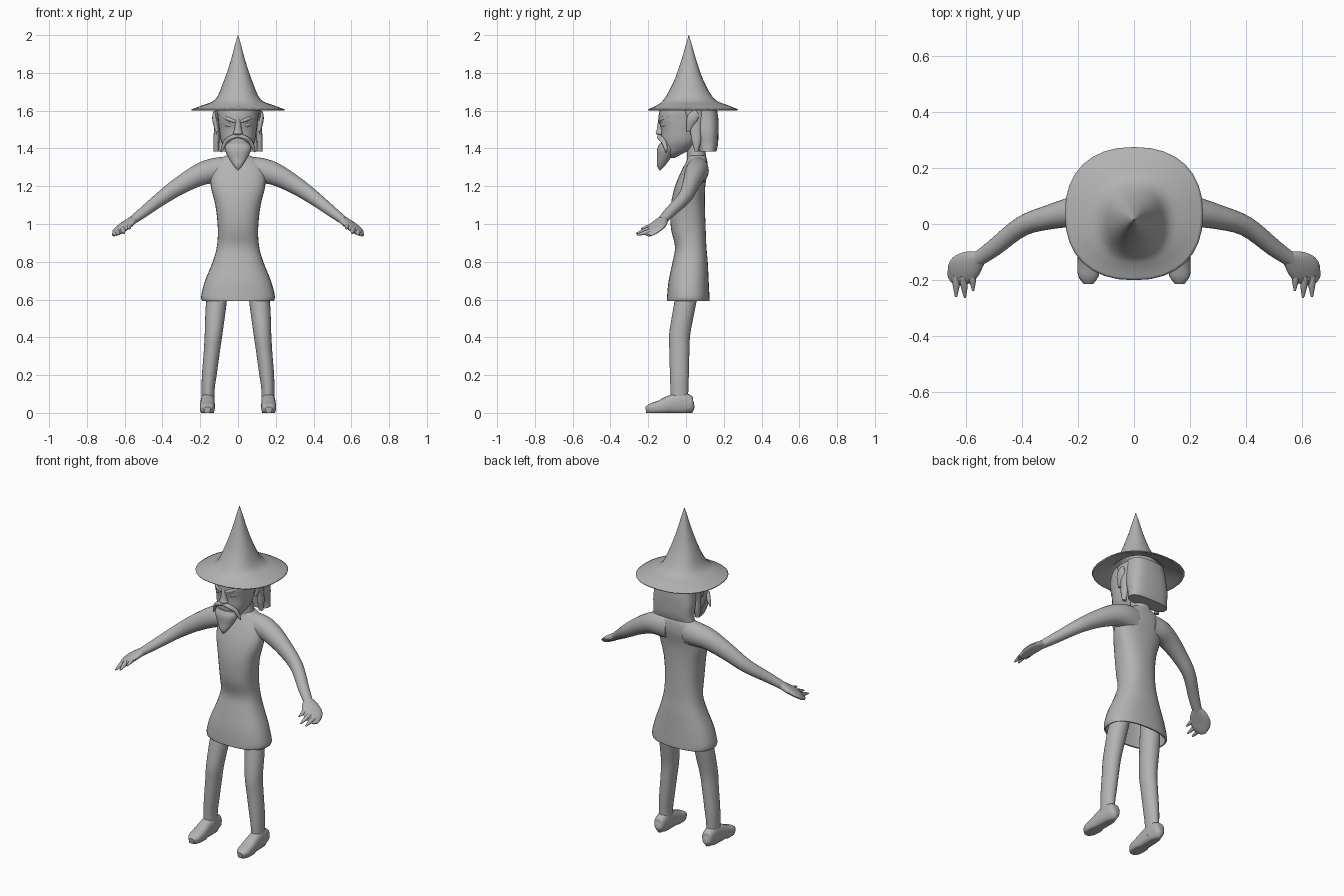
import bpy, math
from mathutils import Vector

clay = bpy.data.materials.new("clay grey")
clay.diffuse_color = (0.45, 0.45, 0.45, 1)
X, Y, Z = Vector((1, 0, 0)), Vector((0, 1, 0)), Vector((0, 0, 1))


def catmull(rows, steps):
    """Smoothly resample a list of rings."""
    out = []
    for i in range(len(rows) - 1):
        a, b, c, d = (rows[max(i - 1, 0)], rows[i], rows[i + 1],
                      rows[min(i + 2, len(rows) - 1)])
        for k in range(steps):
            t = k / steps
            out.append([0.5 * (2 * q + (r - p) * t + (2 * p - 5 * q + 4 * r - s) * t * t
                               + (3 * q - p - 3 * r + s) * t ** 3)
                        for p, q, r, s in zip(a, b, c, d)])
    return out + [list(rows[-1])]


def loft(name, rows, hint=None, power=2.0, n=24, steps=4, caps=(True, True),
         mirror=False, thick=0):
    """Skin rings (x, y, z, ru, rv); level rings unless a hint axis is given."""
    rows = catmull(rows, steps)
    verts, faces = [], []
    for i, (x, y, z, ru, rv) in enumerate(rows):
        u, v = X, Y
        if hint is not None:
            a, b = rows[max(i - 1, 0)], rows[min(i + 1, len(rows) - 1)]
            t = (Vector(b[:3]) - Vector(a[:3])).normalized()
            u = t.cross(hint).normalized()
            v = u.cross(t)
        for k in range(n):
            ang = math.tau * k / n
            c, s = math.cos(ang), math.sin(ang)
            c = math.copysign(abs(c) ** (2 / power), c)
            s = math.copysign(abs(s) ** (2 / power), s)
            verts.append(Vector((x, y, z)) + u * c * max(ru, .0005) + v * s * max(rv, .0005))
    for i in range(len(rows) - 1):
        for k in range(n):
            j = (k + 1) % n
            faces.append((i * n + k, i * n + j, (i + 1) * n + j, (i + 1) * n + k))
    if caps[0]:
        faces.append(tuple(reversed(range(n))))
    if caps[1]:
        faces.append(tuple(range((len(rows) - 1) * n, len(rows) * n)))
    me = bpy.data.meshes.new(name)
    me.from_pydata(verts, [], faces)
    me.materials.append(clay)
    ob = bpy.data.objects.new(name, me)
    bpy.context.collection.objects.link(ob)
    bpy.ops.object.select_all(action='DESELECT')
    ob.select_set(True)
    bpy.context.view_layer.objects.active = ob
    bpy.ops.object.mode_set(mode='EDIT')
    bpy.ops.mesh.select_all(action='SELECT')
    bpy.ops.mesh.normals_make_consistent(inside=False)
    bpy.ops.object.mode_set(mode='OBJECT')
    bpy.ops.object.shade_smooth_by_angle(angle=math.radians(50))
    if thick:
        m = ob.modifiers.new("thickness", 'SOLIDIFY')
        m.thickness, m.offset = thick, -1
    if mirror:
        ob.modifiers.new("mirror", 'MIRROR')
    return ob


# Pointed hat with a wide squarish brim, open underneath
loft("hat", [(0, .037, 1.607, .247, .238), (0, .035, 1.628, .19, .19),
             (0, .018, 1.66, .12, .135), (0, .015, 1.75, .078, .082),
             (0, .015, 1.86, .04, .042), (0, .015, 1.96, .013, .013),
             (0, .015, 2.0, 0, 0)],
     power=2.3, n=32, caps=(False, True), thick=.006)

# Head and neck
loft("head", [(0, -.08, 1.35, .02, .02), (0, -.072, 1.37, .048, .05),
              (0, -.05, 1.40, .07, .08), (0, -.033, 1.44, .09, .1),
              (0, -.025, 1.5, .1, .108), (0, -.02, 1.55, .106, .125),
              (0, -.01, 1.6, .11, .13), (0, 0, 1.64, .1, .12)], power=2.2)
loft("neck", [(0, .06, 1.3, .075, .055), (0, .055, 1.37, .058, .05),
              (0, .045, 1.47, .055, .05)])

# Bobbed hair behind the ears, flaring at the bottom
loft("hair", [(0, .115, 1.383, .13, .045), (0, .115, 1.42, .125, .054),
              (0, .11, 1.48, .128, .062), (0, .1, 1.55, .12, .072),
              (0, .085, 1.63, .112, .075)], power=2.8)
loft("side_lock", [(.115, .055, 1.385, .014, .01), (.115, .055, 1.44, .016, .025),
                   (.112, .05, 1.5, .015, .03), (.11, .04, 1.62, .012, .05)],
     n=12, mirror=True)

# Face details
loft("nose", [(0, -.136, 1.468, .014, .008), (0, -.138, 1.48, .026, .022),
              (0, -.134, 1.5, .019, .021), (0, -.13, 1.56, .012, .016)], n=16)
loft("brow", [(.012, -.142, 1.54, .006, .006), (.05, -.13, 1.556, .011, .009),
              (.088, -.09, 1.572, .005, .005)], hint=Y, n=12, mirror=True)
loft("eyelid", [(.022, -.126, 1.524, .003, .003), (.048, -.12, 1.526, .013, .012),
                (.076, -.1, 1.53, .003, .003)], hint=Y, n=12, mirror=True)
loft("ear", [(.112, .012, 1.49, .008, .01), (.116, .02, 1.515, .012, .018),
             (.122, .032, 1.55, .014, .03), (.125, .04, 1.58, .01, .028),
             (.125, .045, 1.598, .004, .01)], n=14, mirror=True)
loft("moustache", [(0, -.138, 1.466, .01, .012), (.035, -.138, 1.458, .012, .014),
                   (.064, -.118, 1.435, .012, .014), (.08, -.108, 1.405, .009, .01),
                   (.09, -.105, 1.38, .003, .003)], hint=Y, n=12, mirror=True)
loft("beard", [(0, -.138, 1.284, .003, .003), (0, -.132, 1.31, .025, .022),
               (0, -.117, 1.35, .05, .036), (0, -.105, 1.395, .07, .048),
               (0, -.095, 1.425, .066, .045)], power=2.2)

# Tunic: torso with flared open skirt
loft("tunic", [(0, .012, .593, .19, .113), (0, .012, .62, .195, .112),
               (0, .014, .7, .174, .106), (0, .022, .8, .134, .093),
               (0, .025, .88, .112, .083), (0, .012, .98, .107, .092),
               (0, .01, 1.1, .12, .09), (0, .022, 1.2, .144, .08),
               (0, .045, 1.28, .142, .07), (0, .057, 1.33, .115, .056),
               (0, .06, 1.362, .066, .045)],
     power=2.4, n=32, caps=(False, True), thick=.008)

# Arms sweeping out, down and forward
loft("arm", [(.06, .06, 1.282, .058, .075), (.13, .06, 1.281, .06, .067),
             (.2, .047, 1.262, .056, .059), (.3, .025, 1.208, .044, .048),
             (.4, -.008, 1.14, .036, .038), (.5, -.085, 1.063, .031, .028),
             (.56, -.127, 1.018, .026, .022)], hint=Z, mirror=True)

# Hands: flat palm with the outer fingers, then separate digits
loft("hand", [(.55, -.12, 1.025, .026, .022), (.58, -.14, 1.004, .048, .02),
              (.612, -.163, .98, .056, .017), (.64, -.185, .955, .042, .013),
              (.658, -.196, .939, .016, .006)], hint=Z, n=16, mirror=True)
for name, a, b in [("outer_finger", (.635, -.185, .962), (.636, -.26, .942)),
                   ("middle_finger", (.61, -.185, .977), (.604, -.263, .95)),
                   ("thumb", (.578, -.165, .995), (.575, -.238, .975))]:
    mid = [(p + q) / 2 for p, q in zip(a, b)]
    loft(name, [(*a, .015, .013), (*mid, .012, .011), (*b, .004, .004)],
         hint=Z, n=10, mirror=True)

# Legs and feet
loft("leg", [(.158, -.033, .03, .034, .045), (.158, -.035, .12, .034, .047),
             (.152, -.035, .2, .039, .05), (.138, -.035, .33, .043, .053),
             (.129, -.033, .42, .047, .056), (.117, -.008, .56, .054, .058),
             (.105, .01, .66, .052, .058), (.08, .025, .8, .04, .045)], mirror=True)
foot = loft("foot", [(.16, .043, .045, .012, .016), (.16, .03, .045, .03, .038),
                     (.16, -.02, .055, .036, .054), (.161, -.08, .047, .038, .047),
                     (.162, -.14, .032, .04, .034), (.163, -.185, .025, .037, .025),
                     (.163, -.213, .02, .018, .012)],
            hint=Z, power=2.5, n=20, mirror=True)
for v in foot.data.vertices:  # flat sole
    v.co.z = max(v.co.z if v.co.z > .012 else 0, 0)
